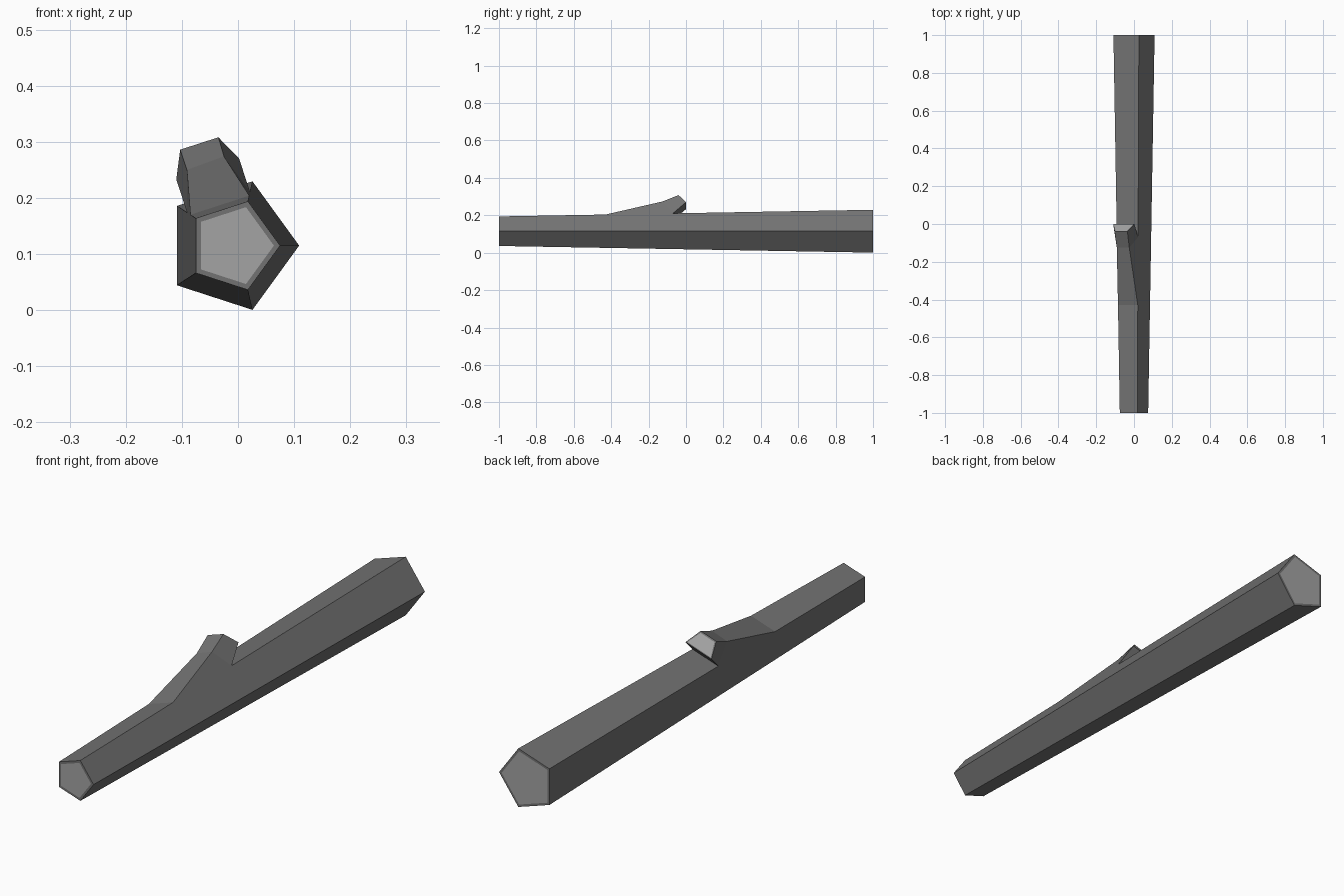
import bpy, bmesh, math
from mathutils import Vector

cube = bpy.data.objects.get("Cube")
if cube:
    bpy.data.objects.remove(cube)


def material(name, grey):
    mat = bpy.data.materials.new(name)
    mat.use_nodes = True
    colour = (grey, grey, grey, 1)
    mat.diffuse_color = colour
    mat.node_tree.nodes["Principled BSDF"].inputs["Base Color"].default_value = colour
    return mat


bark = material("dark grey bark", 0.17)
wood = material("light grey cut wood", 0.37)

bm = bmesh.new()


def trunk_ring(y):
    """Pentagon of the straight, tapered trunk; corner 0 points to +x."""
    t = (y + 1) / 2
    radius = 0.083 + t * 0.0374
    cx = -0.008 - t * 0.0034
    return [bm.verts.new((cx + radius * math.cos(a), y, 0.115 + radius * math.sin(a)))
            for a in (math.tau * i / 5 for i in range(5))]


# Trunk: corners 1 and 2 bound the face that carries the branch
rings = [trunk_ring(y) for y in (-1, -0.43, -0.07, 1)]
for s, (a, b) in enumerate(zip(rings, rings[1:])):
    for i in range(5):
        j = (i + 1) % 5
        if not (s == 1 and i == 1):
            bm.faces.new((a[i], a[j], b[j], b[i]))
front_cap = bm.faces.new(rings[0])
back_cap = bm.faces.new(rings[3])

# Branch stub growing out of the open trunk face
start_r, start_l = rings[1][1:3]
crotch_r, crotch_l = rings[2][1:3]
elbow_r, elbow_l, top_r, top_l, low_r, low_l = [bm.verts.new(Vector(p)) for p in (
    (-0.025, -0.125, 0.274), (-0.091, -0.125, 0.25),
    (-0.035, -0.04, 0.308), (-0.103, -0.04, 0.286),
    (0.002, 0, 0.27), (-0.11, 0, 0.233))]
bm.faces.new((start_r, start_l, elbow_l, elbow_r))
bm.faces.new((elbow_r, elbow_l, top_l, top_r))
bm.faces.new((low_r, low_l, crotch_l, crotch_r))
for start, elbow, top, low, crotch in (
        (start_r, elbow_r, top_r, low_r, crotch_r),
        (start_l, elbow_l, top_l, low_l, crotch_l)):
    bm.faces.new((start, elbow, crotch))
    bm.faces.new((elbow, top, low, crotch))
branch_cap = bm.faces.new((top_r, top_l, low_l, low_r))
bmesh.ops.recalc_face_normals(bm, faces=bm.faces)

# Cut ends: a bark rim around a lighter face
for cap, rim in ((front_cap, 0.011), (back_cap, 0.011), (branch_cap, 0.007)):
    bmesh.ops.inset_individual(bm, faces=[cap], thickness=rim)
    cap.material_index = 1

mesh = bpy.data.meshes.new("log_with_branch")
bm.to_mesh(mesh)
bm.free()
mesh.materials.append(bark)
mesh.materials.append(wood)
log = bpy.data.objects.new("log_with_branch", mesh)
bpy.context.collection.objects.link(log)
